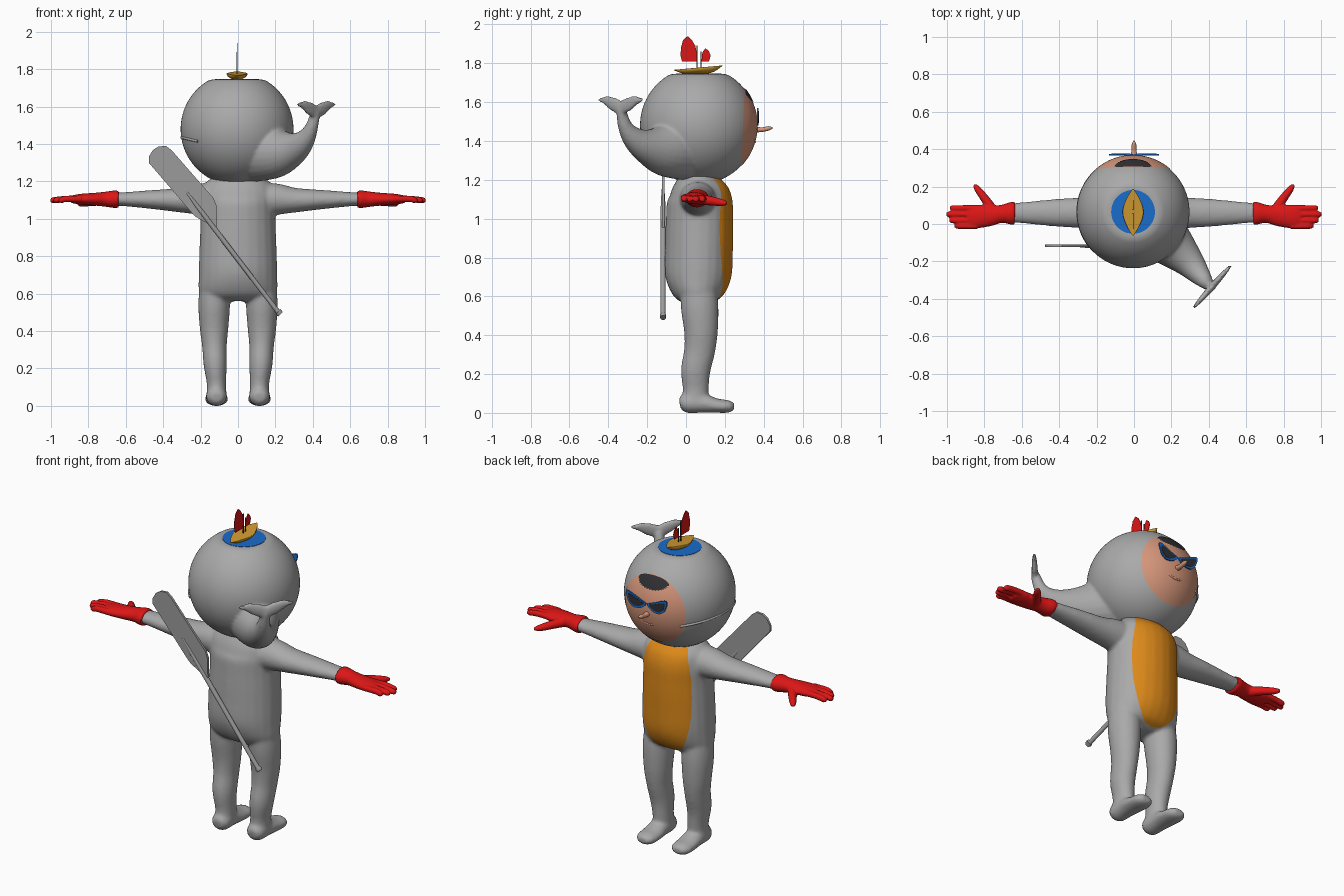
import bpy, bmesh, math
from mathutils import Vector

old = bpy.data.objects.get("Cube")
if old:
    bpy.data.objects.remove(old, do_unlink=True)


def material(name, r, g, b):
    m = bpy.data.materials.new(name)
    m.use_nodes = True
    m.diffuse_color = (r, g, b, 1)
    node = next(n for n in m.node_tree.nodes if n.type == 'BSDF_PRINCIPLED')
    node.inputs["Base Color"].default_value = (r, g, b, 1)
    return m


GREY = material("suit grey", .40, .40, .40)
STEEL = material("paddle grey", .33, .33, .33)
RED = material("red", .72, .008, .008)
ORANGE = material("belly orange", .72, .25, .01)
SKIN = material("skin", .68, .31, .20)
BLUE = material("blue", .01, .15, .60)
GOLD = material("hull gold", .65, .33, .03)
DARK = material("dark", .03, .03, .035)

HEAD = Vector((-.005, .065, 1.48))
R = .30


def finish(name, bm, *mats):
    me = bpy.data.meshes.new(name)
    bm.to_mesh(me)
    bm.free()
    me.shade_smooth()
    me.set_sharp_from_angle(angle=.7)
    for m in mats:
        me.materials.append(m)
    ob = bpy.data.objects.new(name, me)
    bpy.context.collection.objects.link(ob)
    return ob


def spline(rows, steps=5):
    """Catmull-Rom through rows of equal length."""
    out = []
    for i in range(len(rows) - 1):
        q = [rows[max(i - 1, 0)], rows[i], rows[i + 1], rows[min(i + 2, len(rows) - 1)]]
        for k in range(steps):
            t = k / steps
            out.append([(2 * b + (c - a) * t + (2 * a - 5 * b + 4 * c - d) * t * t
                         + (3 * b - a - 3 * c + d) * t ** 3) / 2 for a, b, c, d in zip(*q)])
    return out + [list(rows[-1])]


def loft(bm, rows, ref=(0, 1, 0), sides=24, steps=5, flip=1):
    """Elliptical tube; each row is x, y, z, side radius, radius along ref."""
    rows = spline(rows, steps)
    pts = [Vector((r[0] * flip, r[1], r[2])) for r in rows]
    rings = []
    for i, (p, row) in enumerate(zip(pts, rows)):
        t = (pts[min(i + 1, len(pts) - 1)] - pts[max(i - 1, 0)]).normalized()
        side = t.cross(Vector(ref)).normalized()
        up = side.cross(t)
        angles = [math.tau * k / sides for k in range(sides)]
        rings.append([bm.verts.new(p + side * row[3] * math.cos(a) + up * row[4] * math.sin(a))
                      for a in angles])
    faces = [bm.faces.new((a[k], a[k - 1], b[k - 1], b[k]))
             for a, b in zip(rings, rings[1:]) for k in range(sides)]
    faces += [bm.faces.new(rings[0]), bm.faces.new(rings[-1])]
    bmesh.ops.recalc_face_normals(bm, faces=faces)


def tube(name, rows, mat, **kw):
    bm = bmesh.new()
    loft(bm, rows, **kw)
    return finish(name, bm, mat)


def fuse(bm, voxel, smooth):
    """Melt overlapping shells into one smooth skin, returned as a bmesh."""
    ob = finish("fuse_helper", bm)
    mod = ob.modifiers.new("remesh", 'REMESH')
    mod.mode, mod.voxel_size = 'VOXEL', voxel
    mod = ob.modifiers.new("smooth", 'SMOOTH')
    mod.factor, mod.iterations = .5, smooth
    me = bpy.data.meshes.new_from_object(ob.evaluated_get(bpy.context.evaluated_depsgraph_get()))
    out = bmesh.new()
    out.from_mesh(me)
    bpy.data.objects.remove(ob, do_unlink=True)
    bpy.data.meshes.remove(me)
    return out


def plate(name, outline, origin, u, thick, mat):
    """Flat outline in u and z, thickened both ways."""
    u, o = Vector(u), Vector(origin)
    n = u.cross(Vector((0, 0, 1))) * thick / 2
    bm = bmesh.new()
    a, b = [[bm.verts.new(o + u * p + Vector((0, 0, q)) + n * s) for p, q in outline] for s in (-1, 1)]
    bm.faces.new(a)
    bm.faces.new(b)
    for k in range(len(a)):
        bm.faces.new((a[k], a[k - 1], b[k - 1], b[k]))
    bmesh.ops.recalc_face_normals(bm, faces=bm.faces)
    return finish(name, bm, mat)


def dome(name, cz, rx, rz, lift, mat, spikes=0, sides=64, rings=8):
    """Oval patch lying on the front of the head."""
    bm = bmesh.new()
    loops = []
    for i in range(rings + 1):
        f = max(i / rings, .01)
        loop = []
        for k in range(sides):
            a = math.tau * k / sides
            g = f * (1 - spikes * (k % 2) * (math.sin(a) < 0))
            x, z = g * rx * math.cos(a), cz + g * rz * math.sin(a)
            y = math.sqrt((R + lift) ** 2 - x * x - (z - HEAD.z) ** 2)
            loop.append(bm.verts.new((HEAD.x + x, HEAD.y + y, z)))
        loops.append(loop)
    bm.faces.new(loops[0])
    for a, b in zip(loops, loops[1:]):
        for k in range(sides):
            bm.faces.new((a[k], a[k - 1], b[k - 1], b[k]))
    bm.normal_update()
    bmesh.ops.reverse_faces(bm, faces=[f for f in bm.faces if f.normal.y < 0])
    return finish(name, bm, mat)


# Body suit: torso, arms, legs and feet melted together
bm = bmesh.new()
loft(bm, [(0, y, z, rx, ry) for z, y, rx, ry in (
    (.56, .06, .14, .06), (.6, .06, .205, .125), (.7, .063, .21, .17), (.85, .067, .206, .175),
    (1.0, .07, .2, .173), (1.1, .07, .2, .167), (1.17, .06, .19, .135), (1.24, .05, .12, .08))])
for s in (-1, 1):
    loft(bm, [(x, .06, z, rz, ry) for x, z, rz, ry in (
        (.08, 1.1, .09, .1), (.2, 1.105, .085, .09), (.3, 1.1, .067, .081), (.4, 1.102, .056, .075),
        (.5, 1.104, .047, .066), (.6, 1.105, .038, .056), (.68, 1.105, .034, .05))], flip=s)
    loft(bm, [(.12, .06, .7, .08, .09), (.127, .07, .55, .085, .097), (.128, .077, .42, .077, .087),
              (.126, .07, .32, .066, .08), (.122, .05, .22, .062, .076), (.115, .05, .12, .052, .067),
              (.115, .045, .04, .055, .07)], flip=s)
    loft(bm, [(.115, y, z, rx, rz) for y, z, rx, rz in (
        (-.032, .045, .03, .03), (0, .05, .053, .05), (.08, .05, .056, .05), (.16, .037, .061, .037),
        (.22, .033, .056, .032), (.248, .032, .03, .018))], ref=(0, 0, 1), flip=s)
bm = fuse(bm, .0095, 8)

# Belly panel: cut a rounded outline into the front and colour inside it
outline = []
for k in range(28):
    c, s = math.cos(math.tau * k / 28), math.sin(math.tau * k / 28)
    outline.append(Vector((math.copysign(abs(c) ** .75, c) * .16, 0,
                           .92 + math.copysign(abs(s) ** .75, s) * .35)))
planes = []


def panel_faces():
    return [f for f in bm.faces if f.calc_center_median().y > .08
            and all((f.calc_center_median() - p).dot(n) < 0 for p, n in planes)]


for p, q in zip(outline, outline[1:] + outline[:1]):
    n = Vector((q.z - p.z, 0, p.x - q.x)).normalized()
    faces = panel_faces()
    geom = set(faces)
    for f in faces:
        geom.update(f.verts, f.edges)
    bmesh.ops.bisect_plane(bm, geom=list(geom), plane_co=p, plane_no=n, dist=1e-5)
    planes.append((p, n))
for f in panel_faces():
    f.material_index = 1
finish("body_suit", bm, GREY, ORANGE)

# Whale hood: sphere with flat crown, curling tail and flukes
bm = bmesh.new()
bmesh.ops.create_uvsphere(bm, u_segments=64, v_segments=40, radius=R + .002)
for v in bm.verts:
    v.co += HEAD
    v.co.z = min(v.co.z, 1.745)
loft(bm, [(.08, .0, 1.38, .19, .17), (.2, -.11, 1.355, .14, .125), (.29, -.2, 1.372, .092, .085),
          (.35, -.27, 1.415, .06, .058), (.39, -.315, 1.48, .037, .036), (.415, -.335, 1.57, .025, .025)],
     ref=(.66, .75, 0))
for s in (-1, 1):
    loft(bm, [(.418 + s * d * .66, -.335 + s * d * .75, z, t, h) for d, z, t, h in (
        (-.01, 1.565, .018, .035), (.05, 1.588, .016, .036), (.1, 1.607, .013, .025), (.152, 1.612, .008, .007))],
        ref=(0, 0, 1))
finish("whale_hood", fuse(bm, .009, 4), GREY)
arc = [math.radians(a) for a in range(125, 226, 10)]
tube("whale_mouth_line", [(HEAD.x + .296 * math.cos(a), HEAD.y + .296 * math.sin(a),
                           1.415 + .02 * math.cos(a * 2), .007, .007) for a in arc],
     GREY, ref=(0, 0, 1), sides=10)

# Face, hair, nose and smile
dome("face", 1.47, .2, .2, .004, SKIN)
dome("hair", 1.632, .1, .036, .007, DARK, spikes=.14)
tube("nose", [(0, .35, 1.46, .018, .016), (0, .39, 1.458, .014, .012), (0, .425, 1.465, .012, .011),
              (0, .445, 1.467, .004, .004)], SKIN, ref=(0, 0, 1), sides=16)
tube("smile", [(x, HEAD.y + math.sqrt(R * R - x * x - .0064), 1.395 + 5 * x * x, .006, .006)
               for x in (-.07, -.045, -.02, 0, .02, .045, .07)], SKIN, ref=(0, 0, 1), sides=10)

# Cat-eye sunglasses
rim = [p[:2] for p in spline([(.004, 1.522), (.05, 1.54), (.13, 1.57), (.122, 1.515), (.09, 1.483),
                              (.045, 1.485), (.012, 1.505), (.004, 1.522)], 4)][:-1]
for s, side in ((1, "left"), (-1, "right")):
    plate(side + "_glasses_frame", rim, (0, .37, 0), (s, 0, 0), .008, BLUE)
    lens = [(.073 + (x - .073) * .78, 1.518 + (z - 1.518) * .7) for x, z in rim]
    plate(side + "_lens", lens, (0, .373, 0), (s, 0, 0), .006, DARK)

# Gloves: cuff, palm, four fingers and a thumb
for s, side in ((1, "left"), (-1, "right")):
    bm = bmesh.new()
    loft(bm, [(x, y, 1.105, rz, ry) for x, y, rz, ry in (
        (.637, .057, .044, .06), (.66, .057, .047, .06), (.71, .054, .04, .048), (.77, .045, .034, .056),
        (.84, .04, .029, .063), (.89, .04, .02, .056))], flip=s)
    for y, tip in ((.085, .985), (.052, 1.004), (.019, .988), (-.011, .96)):
        loft(bm, [(.84, y, 1.107, .017, .017), (.92, y, 1.107, .017, .016),
                  (tip - .015, y, 1.1, .016, .015), (tip, y, 1.1, .008, .008)], sides=14, flip=s)
    loft(bm, [(.74, .05, 1.1, .03, .03), (.79, .125, 1.092, .024, .024), (.835, .185, 1.082, .018, .018),
              (.855, .21, 1.08, .008, .008)], ref=(0, 0, 1), flip=s)
    finish(side + "_glove", fuse(bm, .006, 3), RED)

# Water disc and little sailing boat on the crown
bm = bmesh.new()
bmesh.ops.create_cone(bm, cap_ends=True, segments=48, radius1=.117, radius2=.117, depth=.008)
bmesh.ops.translate(bm, verts=bm.verts, vec=(HEAD.x, HEAD.y, 1.743))
finish("water_disc", bm, BLUE)
hull = tube("boat_hull", [(-.005, -.062, 1.767, .003, .003), (-.005, -.01, 1.77, .034, .024),
                          (-.005, .06, 1.775, .056, .03), (-.005, .13, 1.782, .038, .03),
                          (-.005, .187, 1.79, .003, .004)], GOLD, ref=(0, 0, 1))
for v in hull.data.vertices:
    v.co.z = min(v.co.z, 1.772 + .09 * v.co.y)
for name, y, top in (("main_mast", .057, 1.892), ("fore_mast", .078, 1.86)):
    tube(name, [(-.005, y, 1.76, .003, .003), (-.005, y, top, .003, .003)], DARK, sides=8)
plate("main_sail", [(-.02, 1.808), (.053, 1.808), (.056, 1.85), (.048, 1.89), (.03, 1.92), (.008, 1.94),
                    (-.015, 1.92), (-.026, 1.88), (-.028, 1.84)], (-.005, 0, 0), (0, 1, 0), .003, RED)
plate("fore_sail", [(.08, 1.808), (.118, 1.808), (.127, 1.84), (.118, 1.862), (.1, 1.878),
                    (.084, 1.855)], (-.005, 0, 0), (0, 1, 0), .003, RED)

# Paddle slung across the back
plate("paddle_blade", [(-.477, 1.3), (-.475, 1.335), (-.455, 1.368), (-.425, 1.387), (-.385, 1.39),
                       (-.355, 1.367), (-.13, 1.11), (-.115, 1.07), (-.112, .955), (-.135, .96),
                       (-.225, 1.01), (-.25, 1.035)], (0, -.117, 0), (1, 0, 0), .014, STEEL)
tube("paddle_shaft", [(-.31, -.118, 1.19, .003, .004), (-.2, -.118, 1.045, .013, .013),
                      (0, -.118, .783, .013, .013), (.205, -.118, .515, .013, .013),
                      (.215, -.118, .503, .019, .016), (.227, -.118, .49, .017, .015)], STEEL, sides=14)
